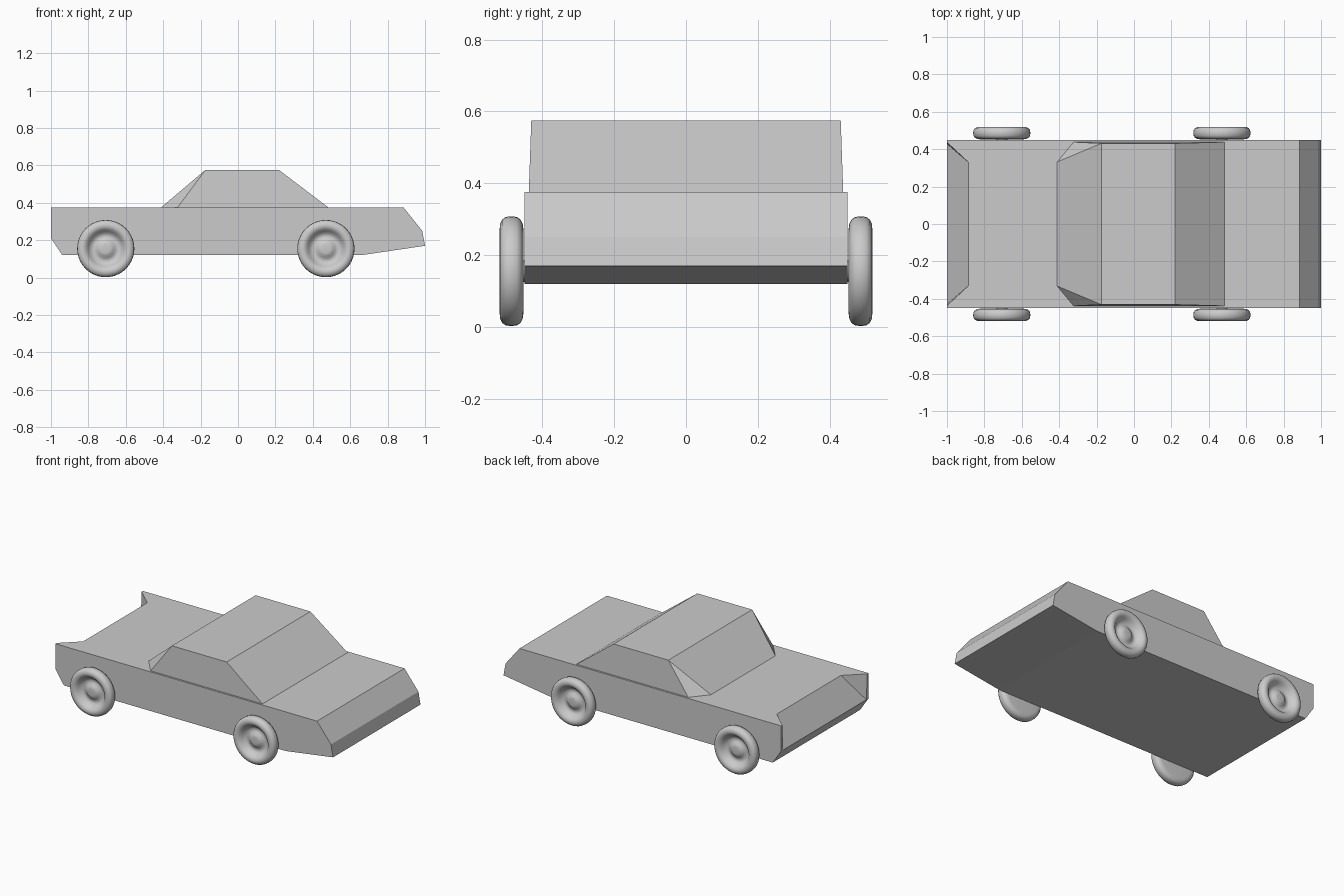
import bpy, bmesh, math
from mathutils import Vector

if "Cube" in bpy.data.objects:
    bpy.data.objects.remove(bpy.data.objects["Cube"])

grey = bpy.data.materials.new("plain grey")
grey.diffuse_color = (0.6, 0.6, 0.6, 1)
grey.use_nodes = True
grey.node_tree.nodes["Principled BSDF"].inputs["Base Color"].default_value = grey.diffuse_color


def finish(bm, name):
    bmesh.ops.recalc_face_normals(bm, faces=bm.faces)
    mesh = bpy.data.meshes.new(name)
    bm.to_mesh(mesh)
    bm.free()
    mesh.materials.append(grey)
    obj = bpy.data.objects.new(name, mesh)
    bpy.context.collection.objects.link(obj)
    return obj


def mirrored_solid(name, points, cross, side):
    """points: half-side corners; cross: strips bridging both sides; side: faces on each side."""
    bm = bmesh.new()
    v = {}
    for key, (x, y, z) in points.items():
        for s in (-1, 1):
            v[key, s] = bm.verts.new((x, s * y, z))
    for strip in cross:
        bm.faces.new([v[k, -1] for k in strip] + [v[k, 1] for k in reversed(strip)])
    for face in side:
        for s in (-1, 1):
            bm.faces.new([v[k, s] for k in face])
    return finish(bm, name)


# Lower body with sloped, recessed tail panel between two small fins
W = 0.45
mirrored_solid("car_body", {
    "A": (-1, W, 0.375), "B": (0.885, W, 0.375), "C": (0.985, W, 0.25),
    "D": (1, W, 0.17), "E": (0.66, W, 0.12), "F": (-0.94, W, 0.12),
    "G": (-1, W, 0.21), "I": (-1, 0.437, 0.375), "J": (-0.885, 0.33, 0.375),
    "K": (-1, 0.428, 0.21)},
    ["JIAB", "BC", "CD", "DE", "EF", "FGK", "KJ"],
    ["ABCDEFG", "IJK", "AIKG"])

# Cabin with cut rear corners
mirrored_solid("cabin", {
    "a": (-0.415, 0.33, 0.372), "b": (-0.325, 0.438, 0.372),
    "c": (0.487, 0.438, 0.372), "d": (0.22, 0.431, 0.575),
    "e": (-0.175, 0.431, 0.575)},
    ["abc", "cd", "de", "ea"],
    ["bcde", "abe"])

# Wheels: lathed tyre, dished rim and hub (radius, distance from car centre)
PROFILE = [(0, 0.497), (0.022, 0.499), (0.038, 0.495), (0.05, 0.484),
           (0.065, 0.478), (0.08, 0.482), (0.093, 0.497), (0.104, 0.511),
           (0.118, 0.519), (0.132, 0.518), (0.144, 0.512), (0.151, 0.502),
           (0.153, 0.487), (0.151, 0.471), (0.144, 0.461), (0.132, 0.455),
           (0.118, 0.453), (0.03, 0.455), (0.03, 0.44), (0, 0.44)]


def wheel(name, x, s):
    bm = bmesh.new()
    vs = [bm.verts.new((x + r, s * y, 0.155)) for r, y in PROFILE]
    es = [bm.edges.new(p) for p in zip(vs, vs[1:])]
    bmesh.ops.spin(bm, geom=vs + es, cent=Vector((x, 0, 0.155)), axis=(0, 1, 0),
                   angle=math.tau, steps=40)
    bmesh.ops.remove_doubles(bm, verts=bm.verts, dist=1e-5)
    obj = finish(bm, name)
    bpy.ops.object.select_all(action="DESELECT")
    obj.select_set(True)
    bpy.context.view_layer.objects.active = obj
    bpy.ops.object.shade_smooth_by_angle(angle=math.radians(50))


for end, x in (("rear", -0.707), ("front", 0.47)):
    for side, s in (("right", -1), ("left", 1)):
        wheel(f"{end}_{side}_wheel", x, s)
